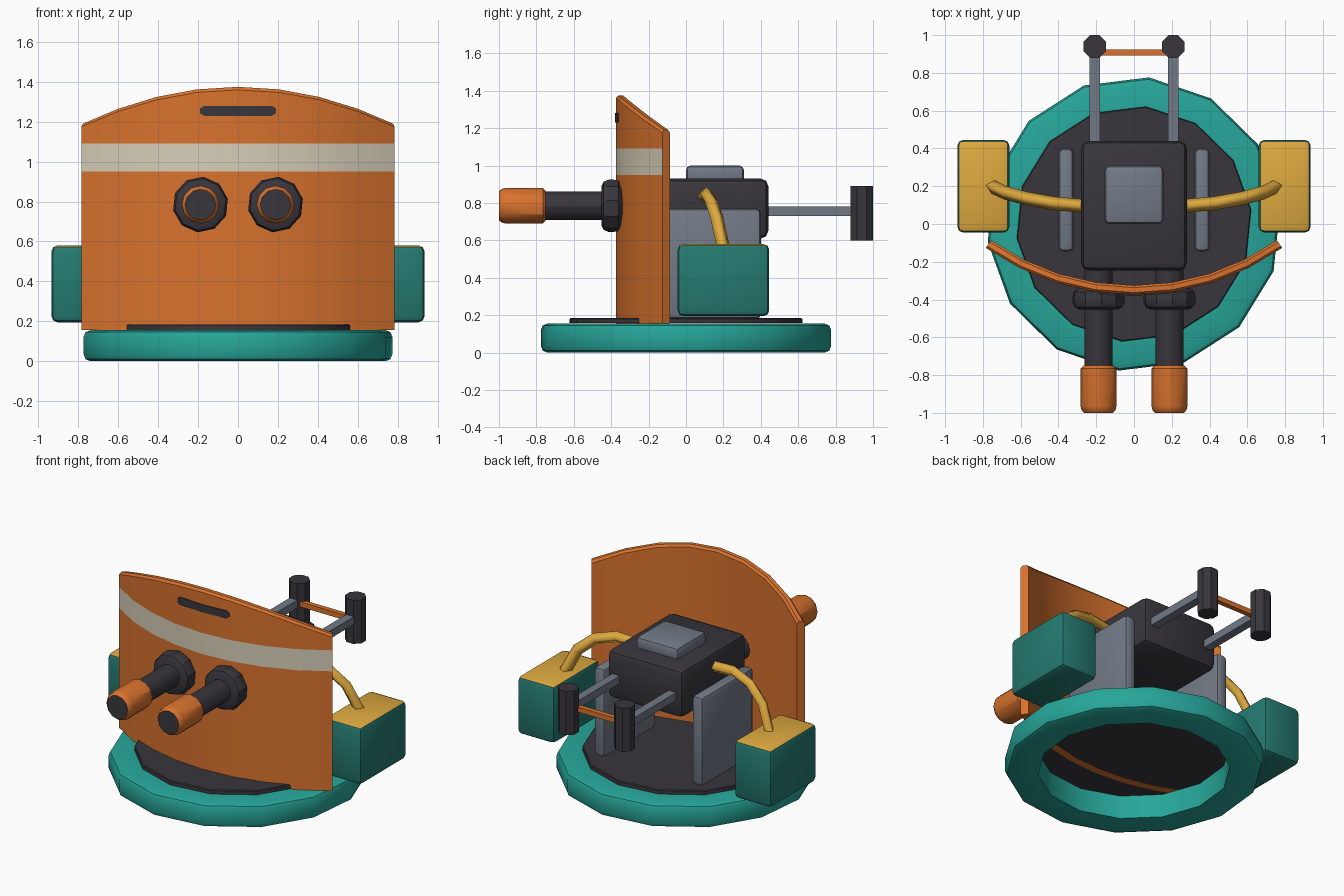
import bpy, bmesh, math
from mathutils import Matrix, Vector

if "Cube" in bpy.data.objects:
    bpy.data.objects.remove(bpy.data.objects["Cube"])


def material(name, rgb):
    m = bpy.data.materials.new(name)
    m.diffuse_color = (*rgb, 1)
    m.use_nodes = True
    m.node_tree.nodes["Principled BSDF"].inputs["Base Color"].default_value = m.diffuse_color
    return m


ORANGE = material("orange", (0.69, 0.17, 0.027))
TEAL = material("teal", (0.02, 0.38, 0.32))
DEEP_TEAL = material("deep teal", (0.018, 0.195, 0.162))
YELLOW = material("yellow", (0.73, 0.40, 0.05))
CREAM = material("cream", (0.68, 0.62, 0.48))
DARK = material("charcoal", (0.04, 0.037, 0.045))
GREY = material("steel grey", (0.17, 0.195, 0.24))


def finish(name, bm, mats, rule=None):
    """Turn a bmesh into an object; rule(face) picks the material slot."""
    bmesh.ops.recalc_face_normals(bm, faces=bm.faces)
    bm.normal_update()
    for f in bm.faces:
        f.material_index = rule(f) if rule else 0
    me = bpy.data.meshes.new(name)
    bm.to_mesh(me)
    bm.free()
    for m in mats:
        me.materials.append(m)
    ob = bpy.data.objects.new(name, me)
    bpy.context.collection.objects.link(ob)
    return ob


def box(name, x, y, z, mats, bevel=0.0, rule=None, segments=2):
    """Box from (min, max) ranges with rounded edges."""
    bm = bmesh.new()
    size = Vector((x[1] - x[0], y[1] - y[0], z[1] - z[0]))
    mid = Vector((sum(x) / 2, sum(y) / 2, sum(z) / 2))
    bmesh.ops.create_cube(bm, size=1, matrix=Matrix.Translation(mid) @ Matrix.Diagonal((*size, 1)))
    if bevel:
        bmesh.ops.bevel(bm, geom=bm.edges[:], offset=bevel, segments=segments,
                        profile=0.5, affect='EDGES')
    return finish(name, bm, mats, rule)


def lathe(name, profile, sides, mats, turn=0.0, hollow=False, place=Matrix(), rule=None):
    """Revolve (radius, height) points about z; hollow joins last ring to first."""
    bm = bmesh.new()
    rings = []
    for r, h in profile:
        ring = []
        for i in range(sides):
            a = turn + math.tau * i / sides
            ring.append(bm.verts.new(place @ Vector((r * math.cos(a), r * math.sin(a), h))))
        rings.append(ring)
    pairs = list(zip(rings, rings[1:]))
    if hollow:
        pairs.append((rings[-1], rings[0]))
    else:
        bm.faces.new(rings[0])
        bm.faces.new(rings[-1])
    for a, b in pairs:
        for i in range(sides):
            j = (i + 1) % sides
            bm.faces.new((a[i], a[j], b[j], b[i]))
    return finish(name, bm, mats, rule)


# Base ring and turntable
turn = math.radians(7)
lathe("base_ring", [(0.58, 0), (0.745, 0), (0.77, 0.01), (0.78, 0.035), (0.78, 0.12),
                    (0.77, 0.145), (0.745, 0.155), (0.58, 0.155)], 14, [TEAL], turn, hollow=True)
lathe("turntable", [(0.625, 0.157), (0.625, 0.18), (0.62, 0.185)], 14, [DARK], turn)

# Curved shield with arched top and a stripe on its outer side
R_OUT, THICK, CENTRE_Y, HALF = 1.365, 0.05, 0.99, math.radians(35.1)
bm = bmesh.new()
columns = []
for i in range(9):
    a = HALF * (i / 4 - 1)
    top = 1.375 - 0.3 * (R_OUT * math.sin(a)) ** 2
    side = []
    for r, inset in ((R_OUT, 0), (R_OUT - 0.012, 0.012), (R_OUT - THICK + 0.012, 0.012),
                     (R_OUT - THICK, 0)):
        peak = top if inset else top - 0.015
        side.append([bm.verts.new((r * math.sin(a), CENTRE_Y - r * math.cos(a), z))
                     for z in (0.155, 0.95, 1.09, peak)])
    columns.append(side)
for a, b in zip(columns, columns[1:]):
    for s in (0, 3):
        for k in range(3):
            bm.faces.new((a[s][k], b[s][k], b[s][k + 1], a[s][k + 1]))
    for s in range(3):
        for k in (0, 3):
            bm.faces.new((a[s][k], b[s][k], b[s + 1][k], a[s + 1][k]))
for c in (columns[0], columns[-1]):
    for s in range(3):
        for k in range(3):
            bm.faces.new((c[s][k], c[s][k + 1], c[s + 1][k + 1], c[s + 1][k]))


def stripe(f):
    c = f.calc_center_median()
    outer = math.hypot(c.x, c.y - CENTRE_Y) > R_OUT - 0.005
    return int(outer and f.normal.y < -0.5 and 0.95 < c.z < 1.09)


finish("shield", bm, [ORANGE, CREAM], stripe)

# Sight slot plate, following the shield
bm = bmesh.new()
upper, lower = [], []
for x, h in ((-0.19, 0.012), (-0.17, 0.025), (0, 0.025), (0.17, 0.025), (0.19, 0.012)):
    y = CENTRE_Y - math.sqrt((R_OUT + 0.005) ** 2 - x * x)
    upper.append(bm.verts.new((x, y, 1.255 + h)))
    lower.append(bm.verts.new((x, y, 1.255 - h)))
for i in range(4):
    bm.faces.new((lower[i], lower[i + 1], upper[i + 1], upper[i]))
slab = bmesh.ops.extrude_face_region(bm, geom=bm.faces[:])["geom"]
bmesh.ops.translate(bm, vec=(0, 0.009, 0), verts=[g for g in slab if isinstance(g, bmesh.types.BMVert)])
finish("sight_slot", bm, [DARK])

# Central body and top cap
box("body", (-0.28, 0.28), (-0.245, 0.44), (0.61, 0.93), [DARK], 0.04)
box("top_cap", (-0.155, 0.155), (0.0, 0.31), (0.90, 1.0), [GREY], 0.025)

# Crossbar between the rear grips
box("crossbar", (-0.2, 0.2), (0.892, 0.925), (0.735, 0.768), [ORANGE])

for s, side in ((-1, "left"), (1, "right")):
    def span(a, b):
        return (min(s * a, s * b), max(s * a, s * b))

    # Twin barrels: axis points towards -y
    place = Matrix.Translation((s * 0.188, 0, 0.785)) @ Matrix.Rotation(math.pi / 2, 4, 'X')
    lathe("barrel_" + side, [(0.075, 0.2), (0.075, 0.78)], 12, [DARK], place=place)
    lathe("barrel_collar_" + side, [(0.11, 0.34), (0.135, 0.36), (0.14, 0.385), (0.14, 0.415),
                                    (0.13, 0.44), (0.105, 0.452)], 10, [DARK],
          math.radians(12), place=place)
    lathe("muzzle_" + side, [(0.08, 0.75), (0.095, 0.765), (0.095, 0.965), (0.09, 0.985),
                             (0.077, 1.0)], 12, [ORANGE, DARK], place=place,
          rule=lambda f: int(f.normal.y < -0.9))

    # Upright side plates
    box("side_plate_" + side, span(0.32, 0.40), (-0.145, 0.40), (0.18, 0.77), [GREY], 0.025)

    # Ammunition boxes with coloured lids
    box("ammo_box_" + side, span(0.66, 0.935), (-0.045, 0.445), (0.195, 0.58),
        [DEEP_TEAL, YELLOW], 0.03, lambda f: int(f.normal.z > 0.6))

    # Feed belts from the body to the boxes
    cu = bpy.data.curves.new("feed_belt_" + side, 'CURVE')
    cu.dimensions = '3D'
    cu.bevel_depth = 0.036
    cu.bevel_resolution = 0
    cu.use_fill_caps = True
    path = [(0.26, 0.095, 0.835), (0.43, 0.11, 0.85), (0.57, 0.135, 0.81),
            (0.68, 0.165, 0.72), (0.755, 0.2, 0.56)]
    sp = cu.splines.new('POLY')
    sp.points.add(len(path) - 1)
    for p, (x, y, z) in zip(sp.points, path):
        p.co = (s * x, y, z, 1)
    cu.materials.append(YELLOW)
    belt = bpy.data.objects.new("feed_belt_" + side, cu)
    bpy.context.collection.objects.link(belt)

    # Rear arms and grips
    box("rear_arm_" + side, span(0.18, 0.235), (0.40, 0.92), (0.73, 0.782), [GREY])
    lathe("grip_" + side, [(0.065, 0.6), (0.065, 0.89)], 8, [DARK], math.pi / 8,
          place=Matrix.Translation((s * 0.207, 0.94, 0)))

# Smooth shading with sharp edges kept
for ob in bpy.context.scene.objects:
    if ob.type == 'MESH':
        ob.select_set(True)
        bpy.context.view_layer.objects.active = ob
bpy.ops.object.shade_smooth_by_angle(angle=math.radians(30))
